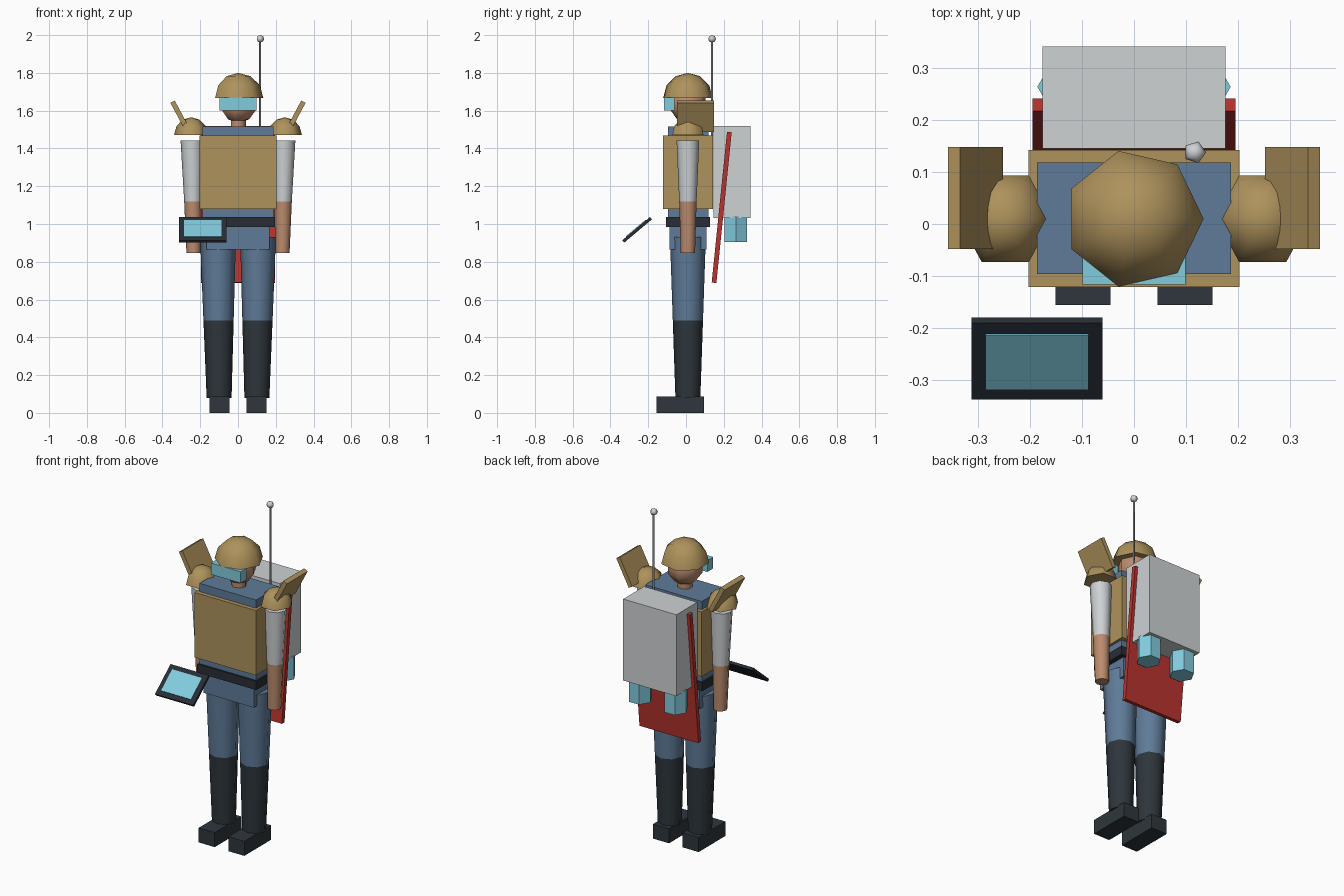
import bpy, bmesh
from math import sin, cos, pi, radians
from mathutils import Vector

cube = bpy.data.objects.get("Cube")
if cube:
    bpy.data.objects.remove(cube, do_unlink=True)


def material(name, *rgb):
    lin = [((c / 255 + 0.055) / 1.055) ** 2.4 for c in rgb] + [1]
    m = bpy.data.materials.new(name)
    m.use_nodes = True
    m.diffuse_color = lin
    m.node_tree.nodes["Principled BSDF"].inputs["Base Color"].default_value = lin
    return m


TAN = material("tan armour", 174, 146, 92)
BLUE = material("blue cloth", 95, 123, 152)
DARK = material("dark boot", 46, 54, 60)
BLACK = material("black frame", 40, 45, 53)
RED = material("red cape", 186, 52, 46)
CYAN = material("cyan glass", 130, 203, 222)
SKIN = material("skin", 188, 140, 110)
GREY = material("light grey", 206, 210, 212)
STEEL = material("steel", 130, 134, 138)

MID = 0.01  # depth of the body's centre line


def add(name, bm, mat, loc=(0, 0, 0), rot=(0, 0, 0), smooth=0):
    bmesh.ops.recalc_face_normals(bm, faces=bm.faces[:])
    me = bpy.data.meshes.new(name)
    bm.to_mesh(me)
    bm.free()
    me.materials.append(mat)
    ob = bpy.data.objects.new(name, me)
    bpy.context.collection.objects.link(ob)
    ob.location = loc
    ob.rotation_euler = rot
    if smooth:
        bpy.ops.object.select_all(action='DESELECT')
        ob.select_set(True)
        bpy.context.view_layer.objects.active = ob
        bpy.ops.object.shade_smooth_by_angle(angle=radians(smooth))
    return ob


def box(name, mat, size, loc, rot=(0, 0, 0)):
    bm = bmesh.new()
    bmesh.ops.create_cube(bm, size=1)
    bmesh.ops.scale(bm, vec=Vector(size), verts=bm.verts[:])
    return add(name, bm, mat, loc, rot)


def span(name, mat, x, y, z):
    """Box given by its low and high limits on each axis."""
    lims = (x, y, z)
    return box(name, mat, [b - a for a, b in lims], [(a + b) / 2 for a, b in lims])


def lathe(name, mat, rings, sides, loc, smooth=65, sx=1):
    """Stack of polygon rings (radius, height, x shift), capped at both ends."""
    bm = bmesh.new()
    loops = []
    for r, z, dx in rings:
        if r < 1e-4:
            loops.append([bm.verts.new((dx, 0, z))])
        else:
            angles = [2 * pi * i / sides for i in range(sides)]
            loops.append([bm.verts.new((dx + sx * r * cos(a), r * sin(a), z)) for a in angles])
    for lo, hi in zip(loops, loops[1:]):
        for i in range(sides):
            j = (i + 1) % sides
            if len(hi) == 1:
                bm.faces.new((lo[i], lo[j], hi[0]))
            elif len(lo) == 1:
                bm.faces.new((lo[0], hi[j], hi[i]))
            else:
                bm.faces.new((lo[i], lo[j], hi[j], hi[i]))
    for end in (loops[0], loops[-1]):
        if len(end) > 1:
            bm.faces.new(end)
    return add(name, bm, mat, loc, smooth=smooth)


def arc(r, height, start, bands):
    """Rings of a sphere from a start latitude up to the pole."""
    lats = [radians(start + (90 - start) * i / bands) for i in range(bands + 1)]
    return [(r * cos(a), height * sin(a), 0) for a in lats]


# Torso, vest, belt and hips
span("torso", BLUE, (-0.187, 0.187), (-0.096, 0.118), (1.0, 1.517))
span("vest", TAN, (-0.203, 0.203), (-0.121, 0.142), (1.08, 1.468))
span("belt", BLACK, (-0.195, 0.195), (-0.107, 0.126), (0.985, 1.037))
span("hips", BLUE, (-0.166, 0.166), (-0.088, 0.108), (0.865, 0.99))

# Head, helmet and visor
lathe("neck", SKIN, [(0.042, 1.49, 0), (0.042, 1.57, 0)], 7, (0, MID, 0))
lathe("head", SKIN, arc(0.1, 0.1, -90, 5), 7, (0, MID, 1.635))
lathe("helmet", TAN, arc(0.134, 0.132, 0, 3), 7, (0, MID, 1.668))
span("visor", CYAN, (-0.099, 0.099), (-0.116, -0.06), (1.602, 1.67))

# Limbs, boots, shoulder armour and pack thrusters on both sides
for s, side in ((1, "left"), (-1, "right")):
    lathe(side + "_trouser_leg", BLUE,
          [(0.08, 0.49, 0.103 * s), (0.095, 0.93, 0.106 * s)], 8, (0, MID, 0))
    lathe(side + "_boot_shaft", DARK,
          [(0.066, 0.08, 0.1 * s), (0.08, 0.49, 0.103 * s)], 8, (0, MID, 0))
    span(side + "_boot_foot", DARK, (0.098 * s - 0.053, 0.098 * s + 0.053),
         (-0.156, 0.096), (0, 0.087))
    lathe(side + "_sleeve", GREY,
          [(0.046, 1.12, 0.239 * s), (0.06, 1.443, 0.244 * s)], 8, (0, MID, 0))
    lathe(side + "_forearm", SKIN,
          [(0.038, 0.847, 0.235 * s), (0.046, 1.12, 0.239 * s)], 8, (0, MID, 0))
    lathe(side + "_shoulder_pad", TAN, arc(0.096, 0.095, 0, 3), 6,
          (0.248 * s, MID, 1.47), sx=0.94)
    box(side + "_shoulder_plate", TAN, (0.026, 0.196, 0.175),
        (0.305 * s, 0.05, 1.57), (0, radians(28) * s, 0))
    lathe(side + "_thruster", CYAN, [(0.068, 0.905, 0), (0.068, 1.04, 0)], 6,
          (0.118 * s, 0.264, 0), smooth=0)

# Backpack and cape
span("backpack", GREY, (-0.176, 0.176), (0.145, 0.342), (1.033, 1.52))
box("cape", RED, (0.39, 0.025, 0.802), (0, 0.189, 1.088), (radians(-5.8), 0, 0))

# Antenna
lathe("antenna_rod", STEEL, [(0.006, 1.45, 0), (0.006, 1.97, 0)], 6, (0.117, 0.138, 0))
lathe("antenna_tip", GREY, arc(0.022, 0.02, -90, 4), 5, (0.117, 0.138, 1.98), smooth=80)

# Tilted tablet with its screen
TILT = radians(40)
centre = Vector((-0.187, -0.259, 0.969))
normal = Vector((0, -sin(TILT), cos(TILT)))
box("tablet_frame", BLACK, (0.252, 0.192, 0.016), centre, (TILT, 0, 0))
box("tablet_screen", CYAN, (0.198, 0.137, 0.006), centre + normal * 0.009, (TILT, 0, 0))
